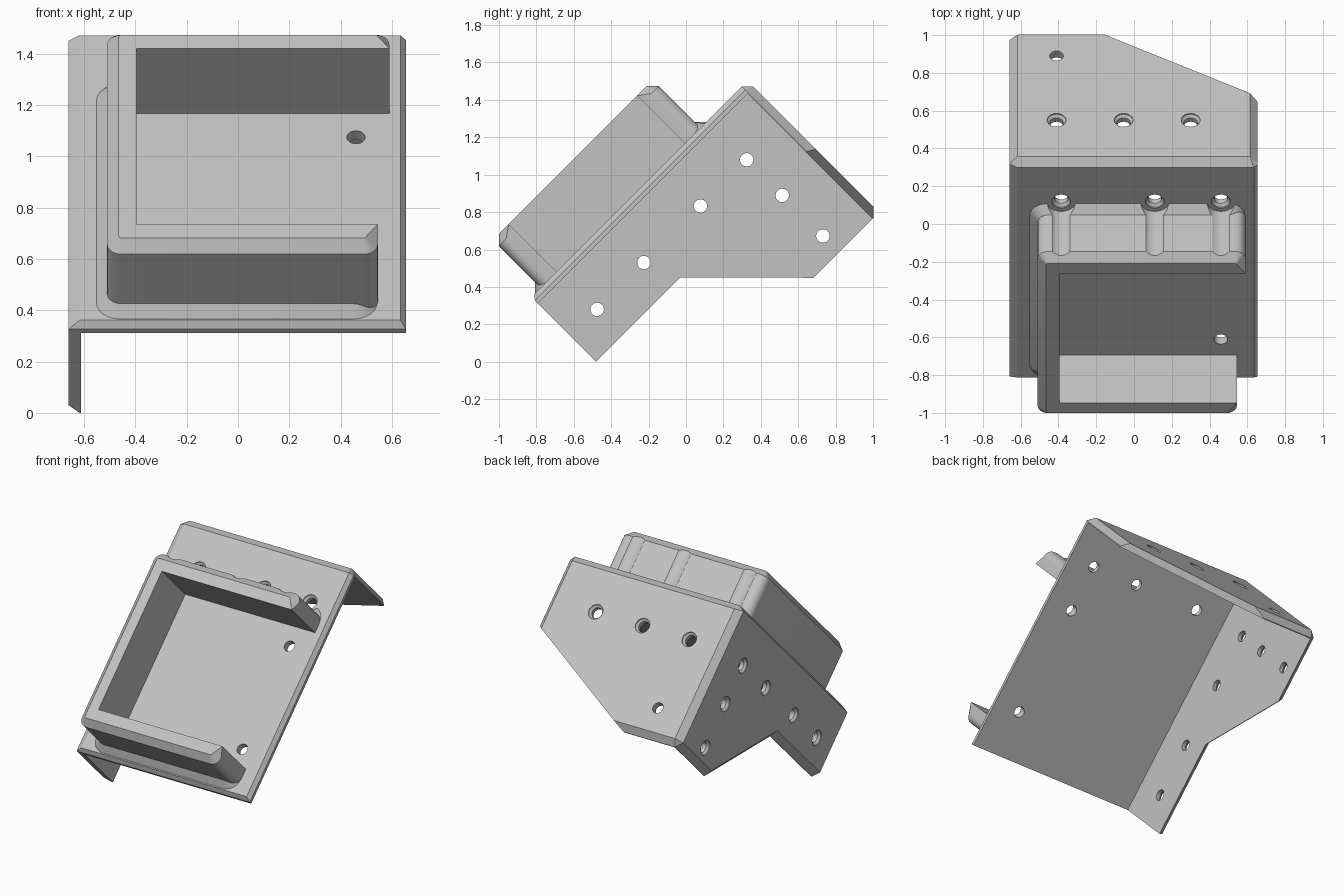
import bpy, bmesh, math
from mathutils import Matrix, Vector

# Built flat as (x, u, n): u runs up the sloping plate, n is its outward normal.
# The finished parts are tilted 45 degrees about x at the end.
cube = bpy.data.objects.get("Cube")
if cube:
    bpy.data.objects.remove(cube, do_unlink=True)

grey = bpy.data.materials.new("light_grey")
grey.use_nodes = True
colour = (0.54, 0.54, 0.54, 1)
grey.diffuse_color = colour
grey.node_tree.nodes["Principled BSDF"].inputs["Base Color"].default_value = colour


def prism(points, axis, lo, hi):
    """Extrude a 2D outline along one axis (0 = x, 1 = u, 2 = n)."""
    bm = bmesh.new()

    def place(p, h):
        c = list(p)
        c.insert(axis, h)
        return bm.verts.new(c)

    face = bm.faces.new([place(p, lo) for p in points])
    new = bmesh.ops.extrude_face_region(bm, geom=[face])["geom"]
    shift = Vector((0, 0, 0))
    shift[axis] = hi - lo
    bmesh.ops.translate(bm, vec=shift, verts=[v for v in new if isinstance(v, bmesh.types.BMVert)])
    bmesh.ops.recalc_face_normals(bm, faces=bm.faces)
    return bm


def rect(a0, a1, b0, b1):
    return [(a0, b0), (a1, b0), (a1, b1), (a0, b1)]


def lathe(profile, centre, direction):
    """Closed solid of revolution along a direction, used as a drill."""
    bm = bmesh.new()
    pts = [(0, profile[0][1])] + profile + [(0, profile[-1][1])]
    vs = [bm.verts.new((r, 0, h)) for r, h in pts]
    es = [bm.edges.new(pair) for pair in zip(vs, vs[1:])]
    bmesh.ops.spin(bm, geom=vs + es, cent=(0, 0, 0), axis=(0, 0, 1),
                   angle=math.tau, steps=24, use_duplicate=False)
    bmesh.ops.remove_doubles(bm, verts=bm.verts, dist=0.0001)
    bmesh.ops.recalc_face_normals(bm, faces=bm.faces)
    turn = Vector((0, 0, 1)).rotation_difference(Vector(direction)).to_matrix().to_4x4()
    bm.transform(Matrix.Translation(centre) @ turn)
    return bm


def make(bm, name):
    mesh = bpy.data.meshes.new(name)
    bm.to_mesh(mesh)
    bm.free()
    mesh.materials.append(grey)
    obj = bpy.data.objects.new(name, mesh)
    bpy.context.collection.objects.link(obj)
    return obj


def apply(obj, mod):
    bpy.ops.object.select_all(action="DESELECT")
    bpy.context.view_layer.objects.active = obj
    obj.select_set(True)
    bpy.ops.object.modifier_apply(modifier=mod.name)


def cut(obj, bm):
    cutter = make(bm, "cutter")
    cutter.hide_render = True
    mod = obj.modifiers.new("cut", "BOOLEAN")
    mod.operation = "DIFFERENCE"
    mod.solver = "EXACT"
    mod.object = cutter
    apply(obj, mod)
    bpy.data.objects.remove(cutter, do_unlink=True)


# Bracket body: side outline extruded, outer edges chamfered
X0, X1, U0, U1, N0, N1 = -0.66, 0.655, -0.34, 1.294, -0.165, 0.83
bm = prism([(U0, N1), (U0, 0.34), (0.297, 0.34), (0.8, N0), (U1, N0), (U1, N1)], 0, X0, X1)
weight = bm.edges.layers.float.new("bevel_weight_edge")
for e in bm.edges:
    m = (e.verts[0].co + e.verts[1].co) / 2
    left, right = abs(m.x - X0) < 0.001, abs(m.x - X1) < 0.001
    top, back, front = m.z > N1 - 0.001, m.y > U1 - 0.001, m.y < U0 + 0.001
    if (left and not front) or (back and (right or top or m.z < N0 + 0.001)):
        e[weight] = 1.0
    if top and (right or front) and not left:
        e[weight] = 0.5
body = make(bm, "bracket_body")
bev = body.modifiers.new("chamfer", "BEVEL")
bev.limit_method = "WEIGHT"
bev.width = 0.042
bev.segments = 1
apply(body, bev)

# Hollow out behind the three plates, then slant the rear plate
cut(body, prism(rect(-0.613, 1, -1, 1.246), 2, -1, 0.78))
cut(body, prism([(-0.3, -0.206), (0.8, 0.42), (0.8, -0.206)], 1, 1.1, 1.5))

# Screw holes: plain or countersunk on the outer face
plain = [(0.036, -0.12), (0.036, 0.1)]
sunk = [(0.036, -0.12), (0.036, -0.02), (0.05, -0.006), (0.05, 0.1)]
side_holes = [(-0.138, 0.534), (0.216, 0.534), (0.643, 0.534),
              (0.993, 0.534), (0.993, 0.265), (0.993, -0.042)]
for u, n in side_holes:
    cut(body, lathe(sunk, (X0, u, n), (-1, 0, 0)))
for x in (-0.41, -0.055, 0.3):
    cut(body, lathe(sunk, (x, U1, 0.516), (0, 1, 0)))
cut(body, lathe(plain, (-0.41, U1, 0.035), (0, 1, 0)))
screw_x = (-0.385, 0.11, 0.46)
for x in screw_x:
    cut(body, lathe(sunk, (x, 1.0, N1), (0, 0, 1)))
for u in (-0.033, 0.69):
    cut(body, lathe(plain, (0.46, u, N1), (0, 0, 1)))


def u_wall(name, grow, top, radius, chamfer, inset):
    """Three-sided wall open to +x, rounded corners and chamfered outer rim."""
    lo, hi, left = -0.27 - grow, 0.94 + grow, -0.51 - grow
    low_end, high_end = 0.545 - inset, 0.59 - inset
    in_lo, in_hi, in_left = -0.15 - inset, 0.82 + inset, -0.395 - inset
    bm = prism([(left, lo), (low_end, lo), (low_end, in_lo), (in_left, in_lo),
                (in_left, in_hi), (high_end, in_hi), (high_end, hi), (left, hi)], 2, 0.8, top)
    corners = [e for e in bm.edges if abs(e.verts[0].co.z - e.verts[1].co.z) > 0.01
               and (e.verts[0].co.y < lo + 0.001 or e.verts[0].co.y > hi - 0.001)]
    bmesh.ops.bevel(bm, geom=corners, offset=radius, segments=6, profile=0.5, affect="EDGES")
    rim = []
    for e in bm.edges:
        a, b = e.verts[0].co, e.verts[1].co
        m = (a + b) / 2
        inner = m.x > in_left - 0.001 and in_lo - 0.001 < m.y < in_hi + 0.001
        end = abs(a.x - b.x) < 0.0001 and m.x > 0.4
        if min(a.z, b.z) > top - 0.001 and not inner and not end:
            rim.append(e)
    bmesh.ops.bevel(bm, geom=rim, offset=chamfer, segments=1, affect="EDGES")
    wall = make(bm, name)
    # Screwdriver grooves down the upper side
    for x in screw_x:
        cut(wall, lathe([(0.076, -0.1), (0.076, 0.6)], (x, 1.0, N1), (0, 0, 1)))
    return wall


wall = u_wall("holder_wall", 0, 1.19, 0.055, 0.045, 0)
skirt = u_wall("wall_base_chamfer", 0.042, 0.873, 0.09, 0.043, -0.01 + 0.012)
# Keep the skirt inside the wall on its inner faces
cut(skirt, prism(rect(-0.43, 1, -0.19, 0.86), 2, 0.7, 1.0))

# Tilt into place and shade
for obj in (body, wall, skirt):
    obj.data.transform(Matrix.Rotation(math.radians(45), 4, "X"))
    bpy.ops.object.select_all(action="DESELECT")
    bpy.context.view_layer.objects.active = obj
    obj.select_set(True)
    bpy.ops.object.shade_smooth_by_angle(angle=math.radians(25))
